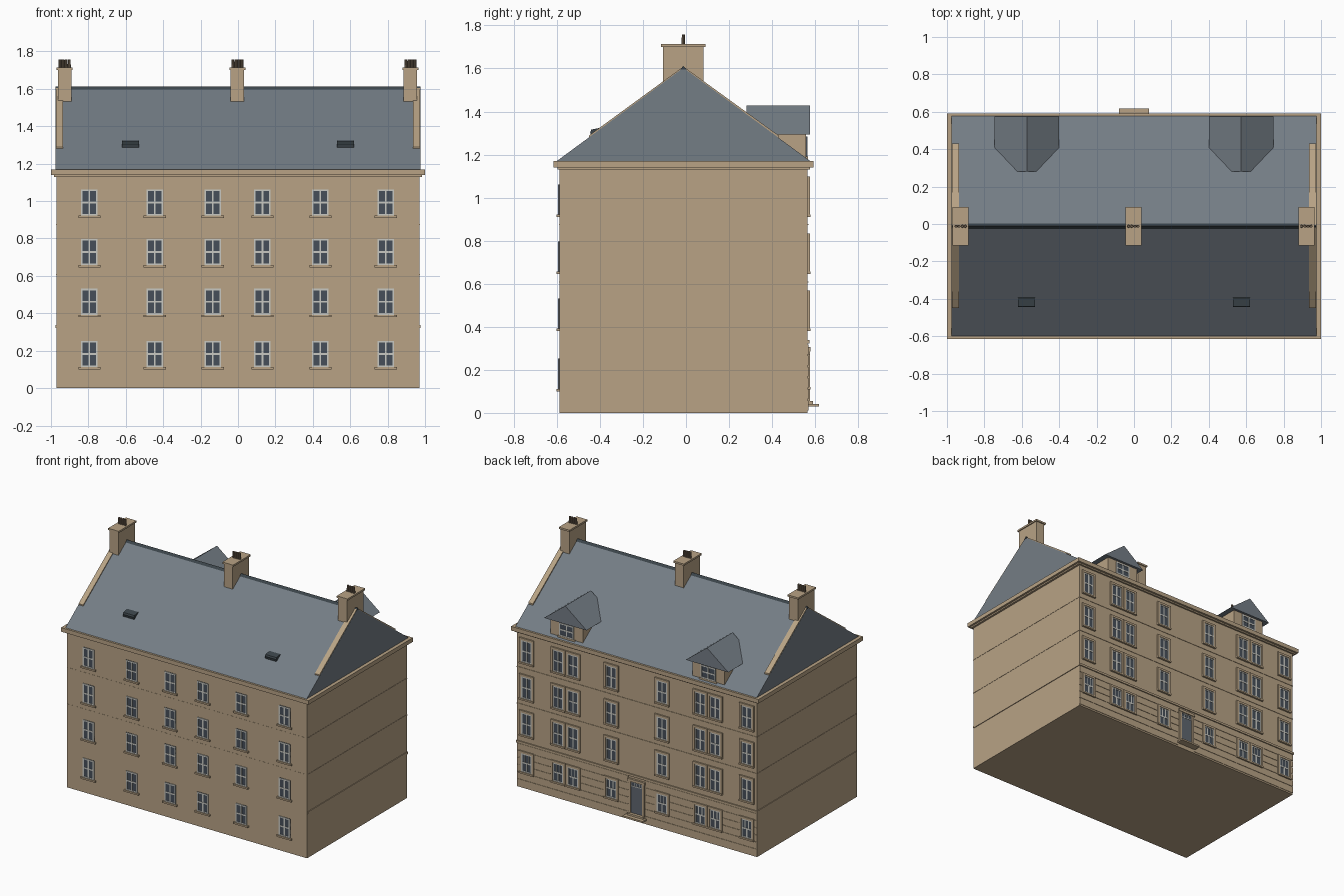
import bpy, bmesh, math

if "Cube" in bpy.data.objects:
    bpy.data.objects.remove(bpy.data.objects["Cube"])


def material(name, rgb):
    m = bpy.data.materials.new(name)
    m.diffuse_color = (*rgb, 1)
    m.use_nodes = True
    m.node_tree.nodes["Principled BSDF"].inputs["Base Color"].default_value = m.diffuse_color
    return m


STONE = material("sandstone", (0.48, 0.365, 0.235))
SLATE = material("slate", (0.175, 0.205, 0.235))
LEAD = material("dark lead", (0.045, 0.06, 0.07))
GLASS = material("window glass", (0.062, 0.078, 0.1))
FRAME = material("pale frame", (0.58, 0.58, 0.54))
DOOR = material("grey door", (0.115, 0.135, 0.16))
POT = material("clay pot", (0.17, 0.125, 0.085))


def finish(name, bm, mat):
    bmesh.ops.recalc_face_normals(bm, faces=bm.faces)
    mesh = bpy.data.meshes.new(name)
    bm.to_mesh(mesh)
    bm.free()
    mesh.materials.append(mat)
    ob = bpy.data.objects.new(name, mesh)
    bpy.context.collection.objects.link(ob)
    return ob


def boxes(name, items, mat):
    """One object from boxes given as (x0, x1, y0, y1, z0, z1)."""
    bm = bmesh.new()
    for x0, x1, y0, y1, z0, z1 in items:
        vs = bmesh.ops.create_cube(bm, size=1)["verts"]
        for v in vs:
            v.co = ((x0 + x1) / 2 + v.co.x * (x1 - x0),
                    (y0 + y1) / 2 + v.co.y * (y1 - y0),
                    (z0 + z1) / 2 + v.co.z * (z1 - z0))
    return finish(name, bm, mat)


def prism(name, profile, axis, a, b, mat):
    """Extrude a profile along x (profile is y, z) or along y (profile is x, z)."""
    bm = bmesh.new()
    ends = []
    for t in (a, b):
        ends.append([bm.verts.new((t, p, z) if axis == "x" else (p, t, z)) for p, z in profile])
    bm.faces.new(ends[0])
    bm.faces.new(ends[1])
    n = len(profile)
    for i in range(n):
        j = (i + 1) % n
        bm.faces.new((ends[0][i], ends[0][j], ends[1][j], ends[1][i]))
    return finish(name, bm, mat)


FRONT, BACK = -0.588, 0.565
RIDGE_Y, RIDGE_Z = -0.012, 1.603

# Main block, eaves cornice and string courses
boxes("walls", [(-0.97, 0.97, FRONT, BACK, 0, 1.145)], STONE)
boxes("cornice", [(-1.0, 1.0, -0.615, 0.592, 1.14, 1.17),
                  (-0.985, 0.985, -0.597, 0.577, 1.13, 1.14)], STONE)
bands = [(-0.975, 0.975, FRONT + 0.004, BACK + 0.008, 0.322, 0.338)]
for z in (0.605, 0.872):
    bands.append((-0.972, 0.972, FRONT - 0.001, BACK + 0.003, z, z + 0.006))
boxes("string_courses", bands, STONE)

# Banded masonry on the ground floor of the entrance side
courses = [(s * 0.07 if s > 0 else -0.97, 0.97 if s > 0 else -0.07, BACK - 0.01, BACK + 0.003,
            0.012 + i * 0.052, 0.058 + i * 0.052) for i in range(6) for s in (-1, 1)]
boxes("masonry_courses", courses, STONE)

# Main roof, ridge capping, gable skews
prism("roof", [(-0.60, 1.17), (0.577, 1.17), (RIDGE_Y, RIDGE_Z)], "x", -0.975, 0.975, SLATE)
prism("ridge_cap", [(RIDGE_Y - 0.014, 1.596), (RIDGE_Y, 1.612), (RIDGE_Y + 0.014, 1.596)],
      "x", -0.976, 0.976, LEAD)
for side, x0 in (("left", -0.974), ("right", 0.936)):
    for face, y_low in (("front", -0.45), ("back", 0.43)):
        z_low = 1.281
        prism(f"skew_{side}_{face}",
              [(y_low, z_low - 0.01), (y_low, z_low + 0.008),
               (RIDGE_Y, RIDGE_Z + 0.006), (RIDGE_Y, RIDGE_Z - 0.015)],
              "x", x0, x0 + 0.038, STONE)

# Roof lights on the front slope
pitch = (RIDGE_Z - 1.17) / (RIDGE_Y + 0.60)
for s, side in ((-1, "left"), (1, "right")):
    def slope(y):
        return 1.17 + (y + 0.60) * pitch
    prism(f"roof_light_{side}",
          [(-0.44, slope(-0.44) - 0.005), (-0.445, 1.304), (-0.44, 1.316),
           (-0.395, 1.325), (-0.39, slope(-0.39) - 0.005)],
          "x", s * 0.575 - 0.045, s * 0.575 + 0.045, LEAD)

# Chimneys with cap slabs and pots
shafts, caps = [], []
pots = bmesh.new()
for cx in (-0.927, -0.003, 0.922):
    shafts.append((cx - 0.036, cx + 0.036, -0.108, 0.082, 1.49, 1.70))
    caps.append((cx - 0.043, cx + 0.043, -0.115, 0.09, 1.70, 1.713))
    for i in range(4):
        vs = bmesh.ops.create_cone(pots, cap_ends=True, segments=8, radius1=0.0085,
                                   radius2=0.0075, depth=0.05)["verts"]
        for v in vs:
            v.co.x += cx + (i - 1.5) * 0.0165
            v.co.y += RIDGE_Y
            v.co.z += 1.732
boxes("chimney_shafts", shafts, STONE)
boxes("chimney_caps", caps, STONE)
finish("chimney_pots", pots, POT)


def windows(name, y, out, specs, sill_half, sill_out, surround):
    """Sash windows on a wall at y facing out; specs are (x, z0, width, height, top_columns)."""
    panes, frames, sills, trims = [], [], [], []

    def slab(x0, x1, z0, z1, depth):
        return (x0, x1, min(y - out * 0.01, y + out * depth),
                max(y - out * 0.01, y + out * depth), z0, z1)

    for x, z0, w, h, top_cols in specs:
        l, r, z1, zm = x - w / 2, x + w / 2, z0 + h, z0 + h / 2
        panes.append(slab(l, r, z0, z1, 0.0035))
        f = 0.009
        frames += [slab(l, l + f, z0, z1, 0.006), slab(r - f, r, z0, z1, 0.006),
                   slab(l + f, r - f, z0, z0 + f, 0.006), slab(l + f, r - f, z1 - f, z1, 0.006),
                   slab(l + f, r - f, zm - 0.005, zm + 0.005, 0.0055),
                   slab(x - 0.005, x + 0.005, z0 + f, zm - 0.005, 0.005)]
        for k in range(1, top_cols):
            xk = l + w * k / top_cols
            t = 0.005 if top_cols == 2 else 0.003
            frames.append(slab(xk - t, xk + t, zm + 0.005, z1 - f, 0.005))
        sills.append(slab(x - w / 2 - sill_half, x + w / 2 + sill_half, z0 - 0.012, z0, sill_out))
        if surround:
            trims += [slab(l - surround, l, z0, z1, 0.01), slab(r, r + surround, z0, z1, 0.01),
                      slab(l - surround, r + surround, z1, z1 + surround, 0.01)]
    boxes(name + "_glass", panes, GLASS)
    boxes(name + "_frames", frames, FRAME)
    boxes(name + "_sills", sills, STONE)
    if trims:
        boxes(name + "_surrounds", trims, STONE)


# Front: six columns of four windows
windows("front_windows", FRONT, -1,
        [(x, z, 0.09, 0.14, 2) for x in (-0.795, -0.445, -0.135, 0.13, 0.44, 0.79)
         for z in (0.112, 0.392, 0.657, 0.922)], 0.014, 0.013, 0)

# Back: single and paired windows, shorter on the ground floor
windows("back_windows", BACK, 1,
        [(s * x, z, 0.085, h, c) for s in (-1, 1) for x in (0.205, 0.515, 0.635, 0.89)
         for z, h, c in ((0.12, 0.135, 3), (0.392, 0.16, 2), (0.657, 0.16, 2), (0.922, 0.16, 2))],
        0.016, 0.014, 0.016)

# Dormers on the back slope
for s, side in ((-1, "left"), (1, "right")):
    c = s * 0.573
    boxes(f"dormer_walls_{side}", [(c - 0.13, c + 0.13, 0.36, 0.558, 1.165, 1.297)], STONE)
    prism(f"dormer_roof_{side}", [(c - 0.172, 1.294), (c + 0.172, 1.294), (c, 1.427)],
          "y", 0.28, 0.576, SLATE)
    windows(f"dormer_window_{side}", 0.558, 1, [(c, 1.19, 0.12, 0.095, 2)], 0.01, 0.008, 0)

# Entrance door, fanlight, surround and steps
boxes("door", [(-0.045, 0.045, BACK - 0.01, BACK + 0.004, 0.055, 0.25)], DOOR)
boxes("fanlight", [(-0.045, 0.045, BACK - 0.01, BACK + 0.0035, 0.25, 0.285)], GLASS)
boxes("fanlight_bars", [(-0.045, 0.045, BACK, BACK + 0.006, z, z + 0.006) for z in (0.25, 0.28)]
      + [(x - 0.002, x + 0.002, BACK, BACK + 0.005, 0.256, 0.28) for x in (-0.043, -0.02, 0, 0.02, 0.043)],
      FRAME)
boxes("door_surround", [(-0.065, -0.045, BACK - 0.01, BACK + 0.01, 0.05, 0.286),
                        (0.045, 0.065, BACK - 0.01, BACK + 0.01, 0.05, 0.286),
                        (-0.07, 0.07, BACK - 0.01, BACK + 0.014, 0.286, 0.305)], STONE)
boxes("door_steps", [(-0.08, 0.08, BACK - 0.01, 0.617, 0.03, 0.042),
                     (-0.065, 0.065, BACK - 0.01, 0.59, 0.042, 0.056)], STONE)
